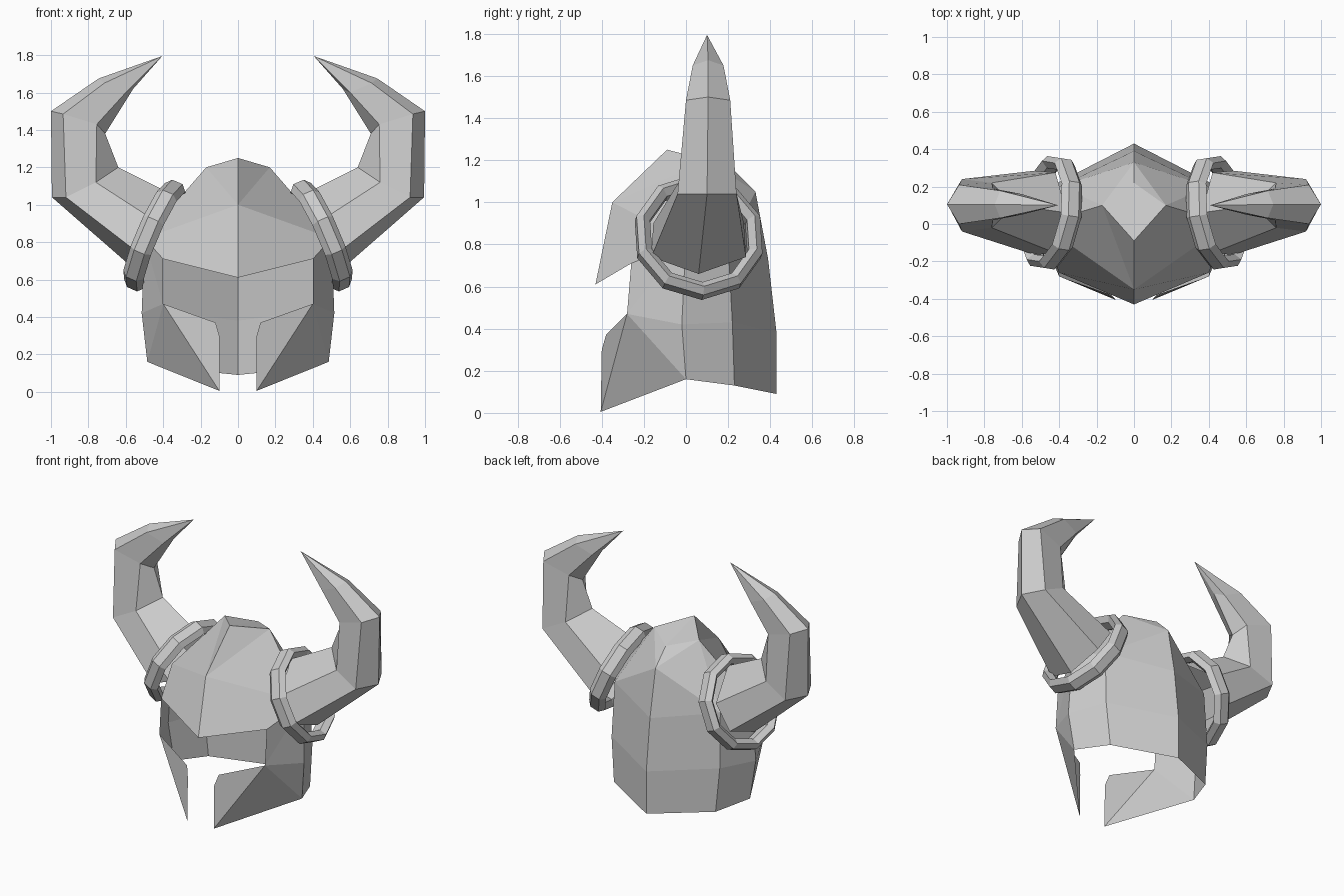
import bpy, math
from mathutils import Vector

if "Cube" in bpy.data.objects:
    bpy.data.objects.remove(bpy.data.objects["Cube"])


def make_half(name, verts, faces):
    """Mesh of the right side, mirrored across x = 0."""
    me = bpy.data.meshes.new(name)
    me.from_pydata(verts, [], faces)
    me.update()
    ob = bpy.data.objects.new(name, me)
    bpy.context.collection.objects.link(ob)
    mod = ob.modifiers.new("mirror", "MIRROR")
    mod.use_clip = True
    mod.merge_threshold = 0.001
    return ob


def loft(rings, closed=False):
    """Quads joining consecutive rings of equal length."""
    n, m = len(rings[0]), len(rings)
    verts = [p for r in rings for p in r]
    faces = []
    for i in range(m if closed else m - 1):
        a, b = i * n, ((i + 1) % m) * n
        for j in range(n):
            k = (j + 1) % n
            faces.append((a + j, a + k, b + k, b + j))
    return verts, faces


# Helmet shell: key points of the faceted sheet
pts = {
    "P": (0, -.09, 1.25), "A": (0, -.35, 1.0), "B": (0, -.43, .61),      # crest to brow tip
    "Q": (0, .22, 1.16), "E": (0, .33, 1.05), "M": (0, .39, .73),        # crest to back
    "N": (0, .43, .38), "O": (0, .43, .09),
    "C": (.17, .10, 1.20),                                              # crown corner
    "K": (.40, .20, .80), "L": (.41, .22, .43), "R": (.385, .23, .13),    # rear column
    "S": (.50, 0, .82), "T": (.515, -.02, .42), "U": (.485, 0, .16),      # side column
    "D": (.40, -.26, .71), "I": (.40, -.28, .47),                        # eye opening
    "F": (.12, -.38, .37), "G": (.10, -.40, .30), "H": (.10, -.405, .005),  # cheek guard
}
panels = ("PAC PCQ QCE ABDS ASC CSK CKE EKM MKLN NLRO STLK TURL "
          "DIS ITS IHU IUT IFGH").split()
keys = list(pts)
make_half("helmet_shell", list(pts.values()),
          [[keys.index(c) for c in p] for p in panels])

# Horns: six-sided sections as
# outer (x, z), outer pair (x, z, half depth), inner pair (x, z, half depth), inner (x, z), centre y
sections = [
    ((.56, .66), (.53, .74, .225), (.42, .90, .215), (.36, 1.06), .06),
    ((.995, 1.04), (.92, 1.04, .14), (.76, 1.12, .12), (.64, 1.20), .10),
    ((1.0, 1.50), (.935, 1.485, .105), (.755, 1.43, .085), (.71, 1.38), .105),
    ((.745, 1.675), (.715, 1.65, .073), (.60, 1.60, .055), (.56, 1.62), .105),
]
rings = []
for o, fo, fi, i, y in sections:
    rings.append([(o[0], y, o[1]), (fo[0], y - fo[2], fo[1]), (fi[0], y - fi[2], fi[1]),
                  (i[0], y, i[1]), (fi[0], y + fi[2], fi[1]), (fo[0], y + fo[2], fo[1])])
verts, faces = loft(rings)
tip = len(verts)
verts.append((.405, .10, 1.795))
faces += [(tip - 6 + j, tip - 6 + (j + 1) % 6, tip) for j in range(6)]
make_half("horns", verts, faces)

# Horn collars: faceted rings tilted outwards around the horn roots
centre = Vector((.445, .06, .835))
axis = Vector((.90, .14, .39)).normalized()
side = Vector((0, 0, 1)).cross(axis).normalized()
up = axis.cross(side)
profile = [(.245, -.03), (.28, -.06), (.312, -.03), (.312, .03), (.28, .06), (.245, .03)]
collar = []
for s in range(10):
    a = math.radians(-90 + 36 * s)
    radial = side * math.cos(a) + up * math.sin(a)
    collar.append([tuple(centre + radial * r + axis * h) for r, h in profile])
make_half("horn_collars", *loft(collar, closed=True))
